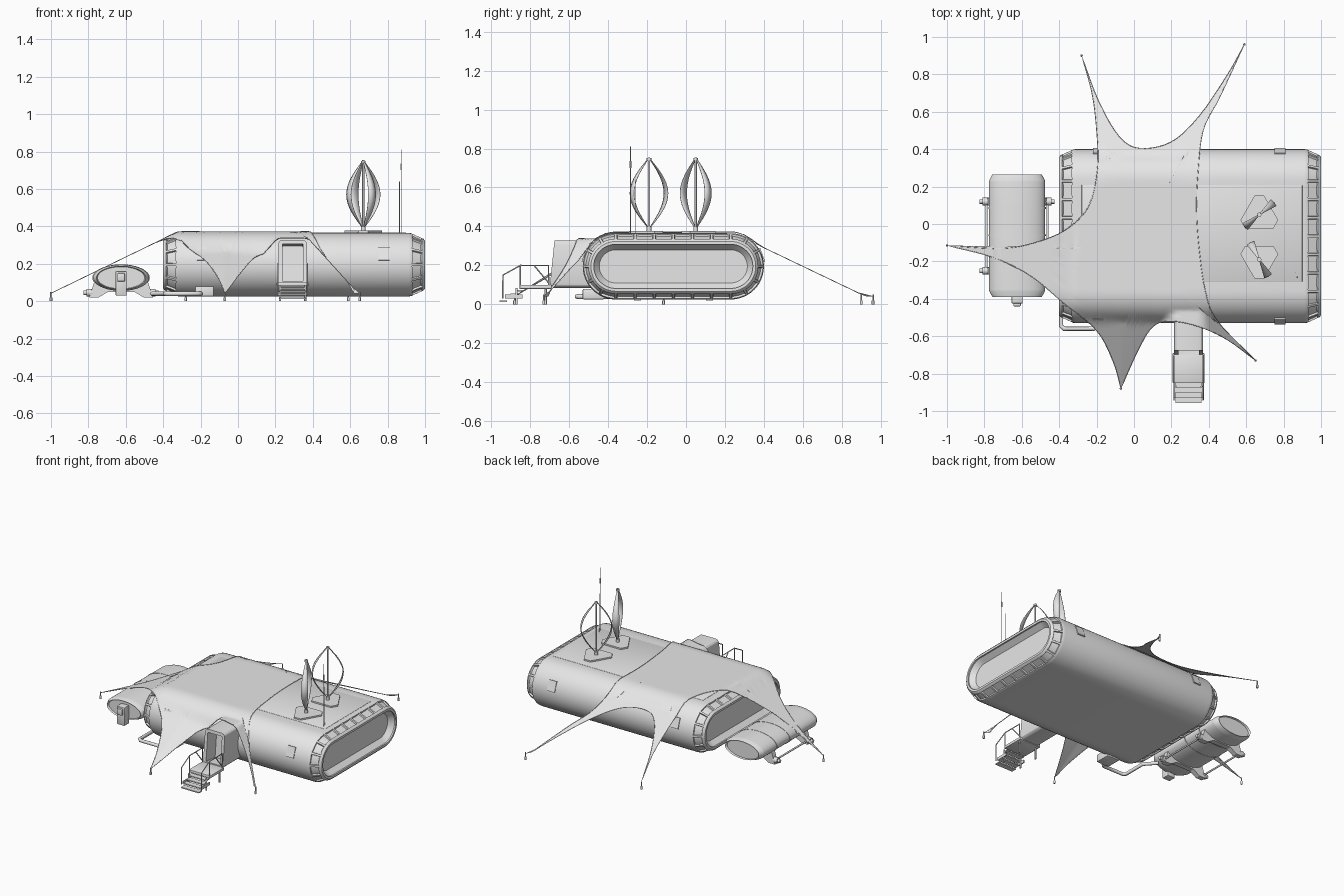
import bpy, bmesh
from math import sin, cos, pi, sqrt, hypot, radians
from mathutils import Vector, Matrix

cube = bpy.data.objects.get("Cube")
if cube:
    bpy.data.objects.remove(cube)

GREY = (0.8, 0.8, 0.8, 1)
grey = bpy.data.materials.new("plain_grey")
grey.use_nodes = True
grey.diffuse_color = GREY
grey.node_tree.nodes["Principled BSDF"].inputs["Base Color"].default_value = GREY

YC, ZC, R, HALF = -0.065, 0.195, 0.17, 0.295   # hull cross-section


def link(name, data):
    ob = bpy.data.objects.new(name, data)
    data.materials.append(grey)
    bpy.context.collection.objects.link(ob)
    return ob


def finish(name, bm, angle=30, recalc=True):
    if recalc:
        bmesh.ops.recalc_face_normals(bm, faces=bm.faces)
    me = bpy.data.meshes.new(name)
    bm.to_mesh(me)
    bm.free()
    me.shade_smooth()
    me.set_sharp_from_angle(angle=radians(angle))
    return link(name, me)


def loft(bm, rings, caps=True):
    """Skin closed rings; returns the faces of each band."""
    vs = [[bm.verts.new(p) for p in ring] for ring in rings]
    n = len(vs[0])
    bands = [[bm.faces.new((a[i], a[(i + 1) % n], b[(i + 1) % n], b[i])) for i in range(n)]
             for a, b in zip(vs, vs[1:])]
    if caps:
        bm.faces.new(vs[0])
        bm.faces.new(vs[-1])
    return bands


def add_box(bm, lo, hi, rot=None):
    lo, hi = Vector(lo), Vector(hi)
    m = Matrix.Translation((lo + hi) / 2) @ (rot or Matrix()) @ Matrix.Diagonal((*(hi - lo), 1))
    return bmesh.ops.create_cube(bm, size=1, matrix=m)["verts"]


def boxes(name, spans, bevel=0.0):
    bm = bmesh.new()
    for lo, hi in spans:
        add_box(bm, lo, hi)
    if bevel:
        bmesh.ops.bevel(bm, geom=bm.edges[:], offset=bevel, segments=2, affect='EDGES', profile=0.5)
    return finish(name, bm)


def tubes(name, paths, r, cyclic=False):
    cu = bpy.data.curves.new(name, 'CURVE')
    cu.dimensions = '3D'
    cu.bevel_depth, cu.bevel_resolution, cu.use_fill_caps = r, 2, True
    for path in paths:
        sp = cu.splines.new('POLY')
        sp.points.add(len(path) - 1)
        for pt, co in zip(sp.points, path):
            pt.co = (*co, 1)
        sp.use_cyclic_u = cyclic
    return link(name, cu)


# Hull: stadium section with chamfered ends, recessed windows and ring panels
def stadium(x, r, n=24):
    pts = []
    for side in (1, -1):
        for k in range(n):
            a = -pi / 2 + pi * k / n
            pts.append((x, YC + side * (HALF + r * cos(a)), ZC + side * r * sin(a)))
        for k in range(n):
            pts.append((x, YC + side * (HALF - 2 * HALF * k / n), ZC + side * r))
    return pts


bm = bmesh.new()
half = [(.655, .085), (.69, .113), (.70, .113), (.70, .128), (.692, .138), (.625, .168), (.612, R)]
profile = [(.3 - x, r) for x, r in half] + [(.3 + x, r) for x, r in reversed(half)]
bands = loft(bm, [stadium(x, r) for x, r in profile])
bmesh.ops.recalc_face_normals(bm, faces=bm.faces)
for band in (bands[4], bands[-5]):
    for g in range(0, len(band), 4):
        bmesh.ops.inset_region(bm, faces=band[g:g + 4], thickness=0.009, depth=0)
        bmesh.ops.inset_region(bm, faces=band[g:g + 4], thickness=0.003, depth=-0.01)
finish("hull", bm)

# Side windows on the curved walls
bm = bmesh.new()
for side in (1, -1):
    for x0, x1 in ((.75, .81), (-.22, -.165)):
        tilt = radians(20)
        y = YC + side * (HALF + R * cos(tilt))
        z = ZC + R * sin(tilt)
        add_box(bm, (x0, y - .004, z - .037), (x1, y + .004, z + .037),
                Matrix.Rotation(side * tilt, 4, 'X'))
finish("side_windows", bm)

boxes("roof_panel", [((-.28, -.31, .36), (.9, .21, .367))], 0.003)

# Wind turbines with two bowed blades each
for name, y, turn, flip in (("back", .05, 40, 90), ("front", -.19, 118, -90)):
    base = [(.67 + .105 * cos(radians(flip + c + d)), y + .105 * sin(radians(flip + c + d)))
            for c in (0, 120, 240) for d in (-14, 14)]
    bm = bmesh.new()
    loft(bm, [[(px, py, z) for px, py in base] for z in (.36, .377)])
    finish(name + "_turbine_base", bm)
    tubes(name + "_turbine_mast", [[(.67, y, .37), (.67, y, .755)]], .006)
    tubes(name + "_turbine_hub", [[(.67, y, .37), (.67, y, .4)], [(.67, y, .738), (.67, y, .75)]], .012)
    bm = bmesh.new()
    for sgn in (1, -1):
        out = Vector((cos(radians(turn)), sin(radians(turn)), 0)) * sgn
        tan = Vector((-out.y, out.x, 0))
        rows = []
        for k in range(21):
            s = sin(pi * k / 20)
            mid = Vector((.67, y, .39 + .36 * k / 20)) + out * (.004 + .1 * s)
            w = .003 + .02 * s
            rows.append([bm.verts.new(mid + tan * w * c - out * .004 * s * c * c) for c in (-1, 0, 1)])
        for a, b in zip(rows, rows[1:]):
            for i in (0, 1):
                bm.faces.new((a[i], a[i + 1], b[i + 1], b[i]))
    ob = finish(name + "_turbine_blades", bm, 60)
    ob.modifiers.new("thickness", 'SOLIDIFY').thickness = 0.003

# Antennas
tubes("antennas", [[(.873, -.285, .36), (.873, -.285, .81)], [(.863, -.26, .36), (.863, -.26, .64)]], .002)
tubes("antenna_collar", [[(.873, -.285, .7), (.873, -.285, .735)]], .005)

# Tensioned canopy: concave edges between five anchor tips
edges = [
    [(-.28, .9), (-.19, .66), (-.08, .47), (.03, .405), (.2, .44), (.35, .58), (.5, .8)],
    [(.59, .96), (.46, .68), (.37, .5), (.34, .25), (.335, .05), (.35, -.15), (.38, -.35), (.44, -.51)],
    [(.65, -.73), (.5, -.62), (.35, -.55), (.2, -.52), (.1, -.55), (.02, -.68)],
    [(-.07, -.88), (-.11, -.74), (-.2, -.57), (-.38, -.42), (-.55, -.28), (-.75, -.18)],
    [(-1, -.115), (-.7, -.13), (-.5, -.09), (-.35, -.02), (-.24, .1), (-.195, .3), (-.2, .5), (-.225, .7)],
]


def canopy_z(x, y):
    reach_front = .52 - .2 * min(1, max(0, (x + .07) / .72))
    dy = max(0, y - .23) / .69 if y > 0 else max(0, -.36 - y) / reach_front
    dx = max(0, -.32 - x) / .68
    z = .372 - .33 * min(1, hypot(dx, dy))
    over = max(0, abs(y - YC) - HALF)
    if over < R and x > -.4:                       # rest on the hull
        z = max(z, ZC + .007 + sqrt(R * R - over * over) - .45 * max(0, -.32 - x))
    if -.7 < y < -.36:                             # rest on the porch
        z = max(z, .338 - 1.1 * max(0, abs(x - .293) - .08))
    return z


def smooth_path(pts, steps=5):
    pts = [Vector(p) for p in pts]
    ext = [pts[0] * 2 - pts[1]] + pts + [pts[-1] * 2 - pts[-2]]
    out = []
    for a, b, c, d in zip(ext, ext[1:], ext[2:], ext[3:]):
        for k in range(steps):
            t = k / steps
            out.append(b + (c - a) * t / 2 + (a * 2 - b * 5 + c * 4 - d) * t * t / 2
                       + (b * 3 - a - c * 3 + d) * t ** 3 / 2)
    return out


rim = []
for e, nxt in zip(edges, edges[1:] + edges[:1]):
    rim += smooth_path(e + [nxt[0]])
hub = Vector((0, -.13))
RINGS = 36
bm = bmesh.new()
flat = [[hub.lerp(p, k / RINGS) for p in rim] for k in range(1, RINGS + 1)]
rings = [[(p.x, p.y, canopy_z(p.x, p.y)) for p in ring] for ring in flat]
loft(bm, rings, caps=False)
bm.faces.new([v for v in bm.verts][:len(rim)])
finish("canopy", bm, 70)
tubes("canopy_edge_cord", [rings[-1]], .002, True)
tips = [e[0] for e in edges]
tubes("anchor_stakes", [[(x, y, 0), (x, y, .05)] for x, y in tips], .004)
tubes("anchor_feet", [[(x, y, 0), (x, y, .02)] for x, y in tips], .007)

# Entrance porch with recessed door
bm = bmesh.new()
add_box(bm, (.215, -.7, .085), (.37, -.42, .328))
for v in bm.verts:
    if v.co.y < -.6 and v.co.z > .2:
        v.co.y += .025
along = [e for e in bm.edges if abs(e.verts[0].co.y - e.verts[1].co.y) > .1]
bmesh.ops.bevel(bm, geom=along, offset=.025, segments=3, affect='EDGES', profile=.5)
bmesh.ops.recalc_face_normals(bm, faces=bm.faces)
front = [f for f in bm.faces if f.normal.y < -.9]
bmesh.ops.inset_region(bm, faces=front, thickness=.022, depth=0)
bmesh.ops.inset_region(bm, faces=front, thickness=.002, depth=-.1)
finish("porch", bm)

# Landing, stairs, legs and railings
boxes("landing", [((.207, -.85, .08), (.377, -.69, .1))], .004)
boxes("stairs", [((.222, -.875 - .027 * k, .066 - .018 * k), (.362, -.838 - .027 * k, .074 - .018 * k))
                 for k in range(4)])
boxes("stair_stringers", [((x, -.93, .03), (x + .008, -.84, .05)) for x in (.215, .361)])
tubes("landing_legs", [[(x, y, 0), (x, y, .085)] for x in (.225, .36) for y in (-.72, -.87)], .006)
rails = []
for x in (.214, .37):
    rails.append([(x, -.705, .1), (x, -.705, .2), (x, -.85, .2), (x, -.94, .15), (x, -.94, .03)])
    rails.append([(x, -.85, .2), (x, -.85, .08)])
    rails.append([(x, -.78, .2), (x, -.705, .11)])
tubes("railings", rails, .0035)

# Storage tank on cradles
TX, TZ = -.625, .125


def ellipse(y, s):
    return [(TX + .15 * s * cos(a), y, TZ + .07 * s * sin(a)) for a in (2 * pi * k / 48 for k in range(48))]


bm = bmesh.new()
loft(bm, [ellipse(*p) for p in ((-.375, .84), (-.39, .88), (-.36, .99), (-.35, 1), (-.065, 1), (-.065, 1.025),
                                (-.055, 1.025), (-.055, 1), (.08, 1), (.08, 1.025), (.09, 1.025), (.09, 1),
                                (.225, 1), (.235, .99), (.265, .88), (.25, .84))])
finish("tank", bm)
bm = bmesh.new()
for y in (.12, -.25):
    outline = [(-.17, .02), (-.135, .13), (.135, .13), (.17, .02), (.12, .02), (.07, .05), (-.07, .05), (-.12, .02)]
    loft(bm, [[(TX + x, yy, z) for x, z in outline] for yy in (y - .018, y + .018)])
finish("tank_cradles", bm)
ends = [(s, y) for s in (1, -1) for y in (.12, -.25)]
tubes("cradle_knobs", [[(TX + s * .15, y, .045), (TX + s * .185, y, .045)] for s, y in ends], .021)
tubes("cradle_bolts", [[(TX + s * .18, y, .045), (TX + s * .2, y, .045)] for s, y in ends], .012)
tubes("cradle_rods", [[(TX + s * .163, -.25, .045), (TX + s * .163, .12, .045)] for s in (1, -1)], .006)
boxes("tank_outlet", [((-.655, -.425, .03), (-.595, -.37, .16)), ((-.645, -.44, .105), (-.605, -.42, .15))], .005)

# Supply pipe from the tank to the hull
tubes("supply_pipe", [[(-.46, -.3, .04), (-.39, -.38, .04), (-.39, -.545, .04), (-.375, -.56, .04),
                       (-.215, -.56, .04), (-.2, -.545, .04), (-.2, -.45, .04)]], .012)
boxes("pipe_junction", [((-.23, -.53, .025), (-.13, -.42, .08))], .006)
